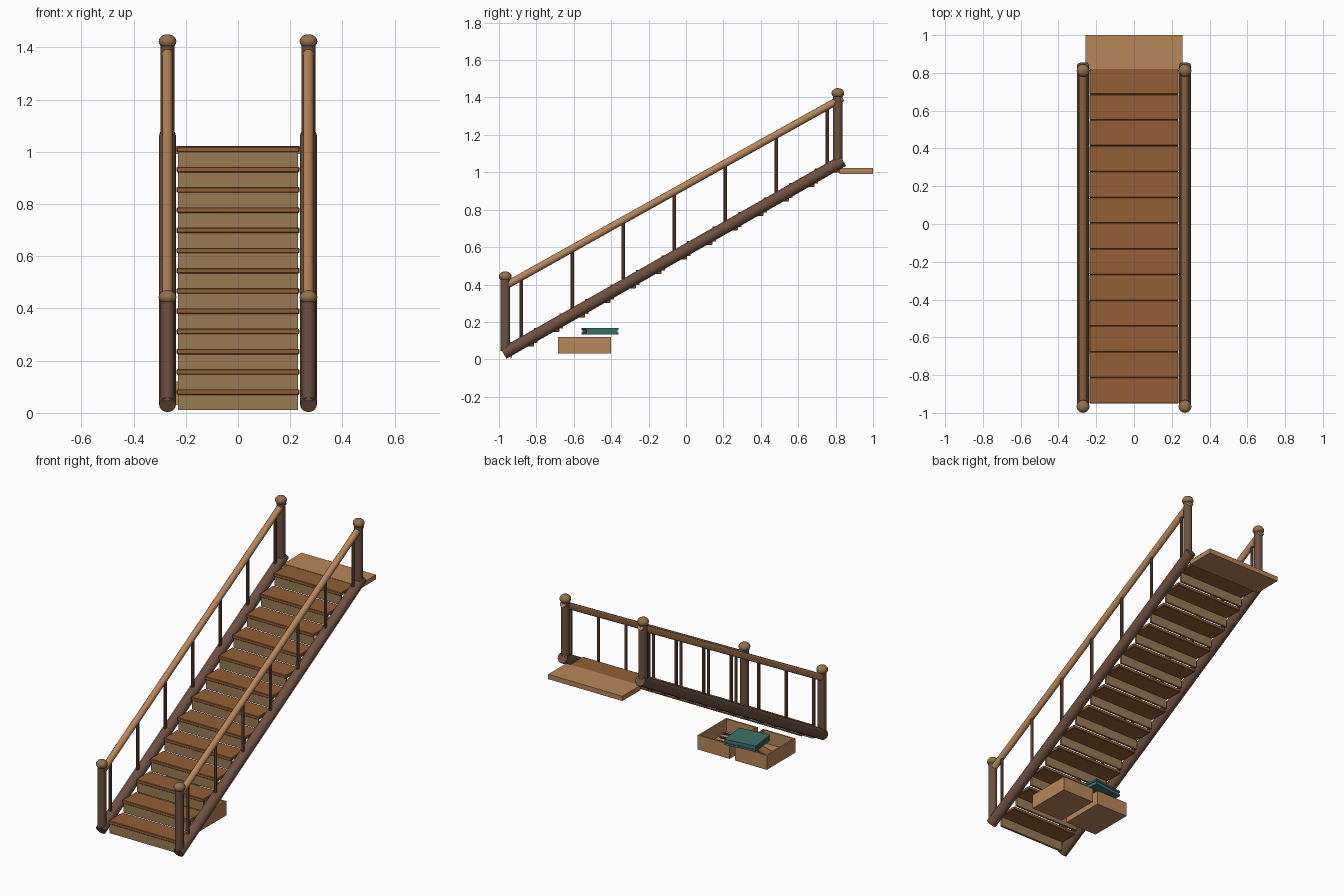
import bpy, math
from mathutils import Vector

if "Cube" in bpy.data.objects:
    bpy.data.objects.remove(bpy.data.objects["Cube"])


def material(name, rgb):
    m = bpy.data.materials.new(name)
    m.diffuse_color = (*[((c / 255 + 0.055) / 1.055) ** 2.4 for c in rgb], 1)
    m.use_nodes = True
    m.node_tree.nodes["Principled BSDF"].inputs["Base Color"].default_value = m.diffuse_color
    return m


DARK = material("dark wood", (110, 80, 64))
TREAD = material("tread wood", (146, 95, 54))
RISER = material("riser wood", (152, 122, 84))
LIGHT = material("light wood", (184, 134, 90))
KNOB = material("knob wood", (146, 113, 75))
TEAL = material("teal cover", (62, 112, 106))
BLUE = material("dark blue", (50, 76, 92))


def finish(name, mat, smooth=False):
    o = bpy.context.object
    o.name = name
    o.data.materials.append(mat)
    if smooth:
        bpy.ops.object.shade_smooth_by_angle(angle=math.radians(35))
    return o


def box(name, lo, hi, mat, bevel=0.0):
    lo, hi = Vector(lo), Vector(hi)
    bpy.ops.mesh.primitive_cube_add(size=1, location=(lo + hi) / 2)
    bpy.context.object.scale = hi - lo
    bpy.ops.object.transform_apply(location=False, rotation=False, scale=True)
    o = finish(name, mat)
    if bevel:
        b = o.modifiers.new("bevel", "BEVEL")
        b.width, b.segments = bevel, 1
    return o


def rod(name, a, b, r, mat, sides=12):
    a, b = Vector(a), Vector(b)
    d = b - a
    bpy.ops.mesh.primitive_cylinder_add(vertices=sides, radius=r, depth=d.length, location=(a + b) / 2)
    bpy.context.object.rotation_euler = d.to_track_quat('Z', 'Y').to_euler()
    return finish(name, mat, True)


STEPS, RUN, RISE = 13, 0.1364, 0.0775
Y0, Z0 = -0.95, 0.09          # nose of the first tread


def along(y, a, b):
    return a[1] + (b[1] - a[1]) * (y - a[0]) / (b[0] - a[0])


# treads and risers
for i in range(STEPS):
    y, z = Y0 + i * RUN, Z0 + i * RISE
    box(f"tread_{i + 1}", (-0.235, y, z - 0.021), (0.235, y + RUN, z), TREAD, 0.003)
    box(f"riser_{i + 1}", (-0.23, y + 0.005, z - RISE - 0.002), (0.23, y + 0.019, z - 0.02), RISER)

# landing
box("landing", (-0.258, 0.82, 0.992), (0.258, 1.0, 1.022), LIGHT)

# sloped stringers, posts, knobs, handrails, balusters
S_A, S_B = (-0.976, 0.031), (0.84, 1.062)
R_A, R_B = (-0.962, 0.395), (0.837, 1.398)
for side, x in (("left", -0.27), ("right", 0.27)):
    rod(f"stringer_{side}", (x, *S_A), (x, *S_B), 0.032, DARK, 16)
    rod(f"handrail_{side}", (x, *R_A), (x, *R_B), 0.02, LIGHT)
    for end, y, lo, hi in (("bottom", -0.966, 0.045, 0.43), ("top", 0.812, 1.04, 1.41)):
        rod(f"{end}_post_{side}", (x, y, lo), (x, y, hi), 0.026, DARK)
        bpy.ops.mesh.primitive_uv_sphere_add(segments=16, ring_count=10, radius=0.034, location=(x, y, hi + 0.013))
        bpy.context.object.scale = (1, 1, 0.8)
        finish(f"{end}_knob_{side}", KNOB, True)
    for i in range(7):
        y = Y0 + RUN * (2 * i + 0.5)
        rod(f"baluster_{side}_{i + 1}", (x, y, along(y, S_A, S_B)), (x, y, along(y, R_A, R_B)), 0.0095, DARK, 8)


# open storage trays under the stairs
def tray(name, x0, x1, y0=-0.685, y1=-0.402, z0=0.03, z1=0.12, t=0.01):
    box(name + "_base", (x0, y0, z0), (x1, y1, z0 + t), LIGHT)
    for tag, a, b in (("left", (x0, y0), (x0 + t, y1)), ("right", (x1 - t, y0), (x1, y1)),
                      ("front", (x0 + t, y0), (x1 - t, y0 + t)), ("back", (x0 + t, y1 - t), (x1 - t, y1))):
        box(f"{name}_{tag}_wall", (*a, z0 + t), (*b, z1), LIGHT)


tray("right_tray", -0.022, 0.2)
tray("left_tray", -0.28, -0.058)

# small items in the trays
for i in range(3):
    y = -0.52 - i * 0.03
    rod(f"pencil_{i + 1}", (0.03, y, 0.06 + i * 0.012), (0.13, y + 0.03, 0.07 + i * 0.012), 0.007, BLUE, 8)
rod("wooden_roll", (-0.23, -0.52, 0.065), (-0.11, -0.56, 0.065), 0.022, TREAD)

# book lying over the trays
for name, lo, hi, w in (("book_bottom_cover", 0.132, 0.144, 0.1), ("book_pages", 0.144, 0.156, 0.095),
                        ("book_top_cover", 0.156, 0.168, 0.1)):
    o = box(name, (-0.105 - w, -0.46 - w * 0.88, lo), (-0.105 + w, -0.46 + w * 0.88, hi), TEAL)
    o.rotation_euler.z = math.radians(7)
